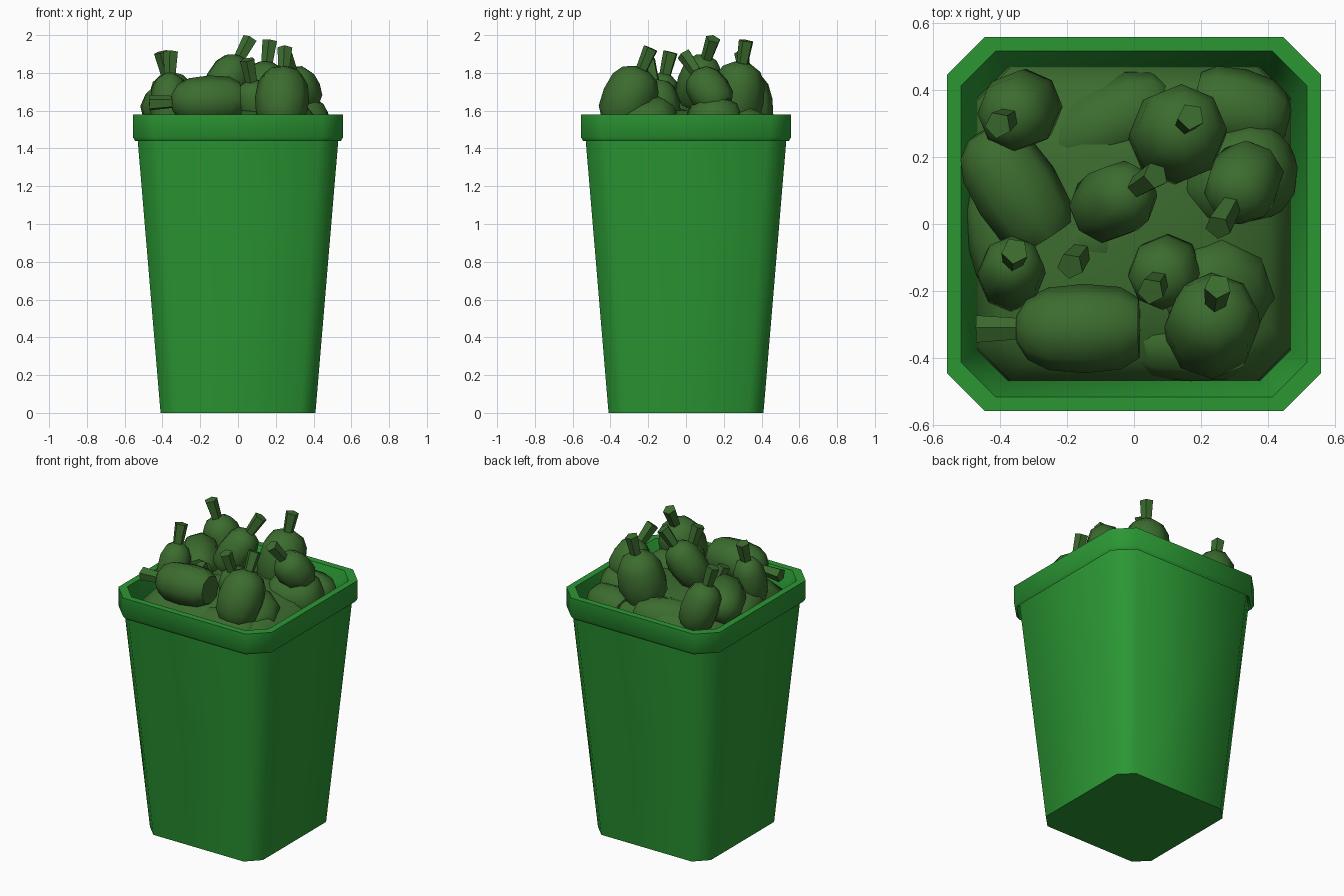
import bpy, bmesh, math
from mathutils import Vector

if "Cube" in bpy.data.objects:
    bpy.data.objects.remove(bpy.data.objects["Cube"])


def material(name, rgb):
    m = bpy.data.materials.new(name)
    m.diffuse_color = (*rgb, 1)
    m.use_nodes = True
    m.node_tree.nodes["Principled BSDF"].inputs["Base Color"].default_value = m.diffuse_color
    return m


BIN = material("bin_green", (0.024, 0.31, 0.034))
BAG = material("bag_green", (0.045, 0.15, 0.028))


def loft(bm, rings, close_start=True, close_end=True):
    """Skin a list of rings that all have the same point count."""
    vs = [[bm.verts.new(p) for p in r] for r in rings]
    n = len(vs[0])
    for a, b in zip(vs, vs[1:]):
        for i in range(n):
            bm.faces.new((a[i], a[(i + 1) % n], b[(i + 1) % n], b[i]))
    if close_start:
        bm.faces.new(vs[0][::-1])
    if close_end:
        bm.faces.new(vs[-1])


def finish(bm, name, mat, angle):
    bmesh.ops.recalc_face_normals(bm, faces=bm.faces)
    me = bpy.data.meshes.new(name)
    bm.to_mesh(me)
    bm.free()
    me.materials.append(mat)
    ob = bpy.data.objects.new(name, me)
    bpy.context.collection.objects.link(ob)
    bpy.ops.object.select_all(action='DESELECT')
    ob.select_set(True)
    bpy.context.view_layer.objects.active = ob
    bpy.ops.object.shade_smooth_by_angle(angle=math.radians(angle))
    return ob


def octagon(h, z, ratio=0.2):
    """Square of half width h with chamfered corners."""
    k = h * (1 - ratio)
    return [Vector((x, y, z)) for x, y in
            ((h, -k), (h, k), (k, h), (-k, h), (-h, k), (-h, -k), (-k, -h), (k, -h))]


# Bin: tapered wall, overhanging rim and hollow inside in one profile
bm = bmesh.new()
profile = [(0.41, 0), (0.532, 1.455), (0.545, 1.44), (0.557, 1.46), (0.557, 1.58),
           (0.515, 1.58), (0.472, 1.44), (0.375, 0.05)]
loft(bm, [octagon(h, z) for h, z in profile])
finish(bm, "bin", BIN, 50)

# Rubbish mound filling the top of the bin
bm = bmesh.new()
loft(bm, [octagon(0.468, 1.40), octagon(0.464, 1.47), octagon(0.40, 1.55, 0.25),
          octagon(0.22, 1.60, 0.35)], close_start=False)
finish(bm, "rubbish_mound", BAG, 60)


def bag(name, base, tip, r, knot=0.038, knot_len=0.12, sides=8):
    """Tied bag: rounded body from base towards tip, ending in a five-sided knot."""
    base, tip = Vector(base), Vector(tip)
    axis = (tip - base).normalized()
    length = (tip - base).length - knot_len
    u = axis.orthogonal().normalized()
    w = axis.cross(u)

    def ring(d, rad, n):
        return [base + axis * d + (u * math.cos(t) + w * math.sin(t)) * rad
                for t in (2 * math.pi * i / n for i in range(n))]

    bm = bmesh.new()
    body = [(0, 0.7), (0.15, 0.96), (0.45, 1.04), (0.74, 0.96), (0.91, 0.72), (1, 0.32)]
    loft(bm, [ring(t * length, f * r, sides) for t, f in body])
    if knot:
        loft(bm, [ring(length - 0.03, knot * 0.8, 5),
                  ring(length + knot_len, knot * 1.08, 5)])
    finish(bm, name, BAG, 50)


# Upright and leaning bags: base, knot tip, radius
tied = [
    ((-0.31, 0.36, 1.52), (-0.405, 0.295, 1.91), 0.115),
    ((-0.37, -0.18, 1.50), (-0.355, -0.08, 1.91), 0.098),
    ((0.11, 0.24, 1.50), (0.17, 0.32, 1.97), 0.14),
    ((-0.12, 0.03, 1.64), (0.065, 0.145, 1.98), 0.108),
    ((0.225, -0.36, 1.53), (0.25, -0.185, 1.93), 0.138),
    ((0.36, 0.18, 1.62), (0.25, -0.01, 1.90), 0.108),
    ((0.11, -0.12, 1.55), (0.05, -0.20, 1.87), 0.105),
    ((-0.13, -0.05, 1.48), (-0.19, -0.125, 1.70), 0.11),
]
for i, (b, t, r) in enumerate(tied):
    bag(f"tied_bag_{i + 1}", b, t, r)

# Bag lying along the front edge, knot pointing left
bag("lying_bag_front", (0.015, -0.31, 1.66), (-0.47, -0.315, 1.64), 0.128, 0.04)

# Half-buried bags without a visible knot: base, end, radius
buried = [
    ((-0.26, -0.04, 1.60), (-0.46, 0.27, 1.62), 0.125),
    ((0.20, -0.18, 1.42), (0.29, -0.24, 1.65), 0.17),
    ((0.18, 0.10, 1.50), (0.47, 0.20, 1.56), 0.15),
    ((0.18, 0.37, 1.49), (0.46, 0.30, 1.49), 0.12),
    ((-0.25, 0.22, 1.47), (0.12, 0.38, 1.50), 0.13),
    ((-0.42, 0.10, 1.50), (-0.36, -0.22, 1.50), 0.10),
    ((0.0, -0.35, 1.47), (0.38, -0.36, 1.48), 0.11),
]
for i, (b, t, r) in enumerate(buried):
    bag(f"buried_bag_{i + 1}", b, t, r, knot=0, knot_len=0)
